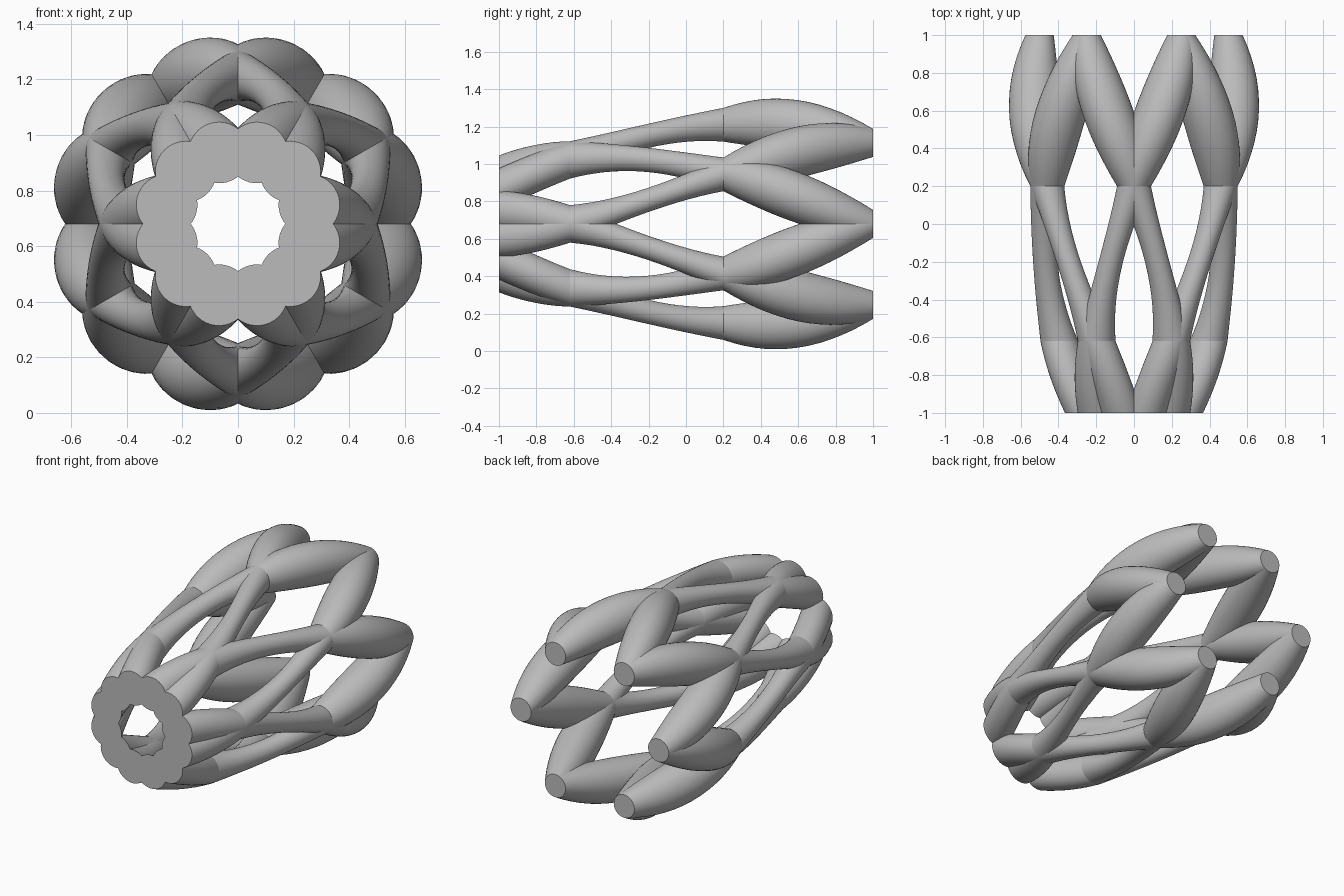
import bpy
import bmesh
from math import sin, cos, radians, pi

cube = bpy.data.objects.get("Cube")
if cube:
    bpy.data.objects.remove(cube, do_unlink=True)

grey = bpy.data.materials.new("satin_grey")
grey.use_nodes = True
COLOUR = (0.5, 0.5, 0.5, 1)
grey.diffuse_color = COLOUR
grey.node_tree.nodes["Principled BSDF"].inputs["Base Color"].default_value = COLOUR

AXIS_HEIGHT = 0.68
SIDES = 40
STEPS = 14

# Each span: (y, twist, orbit radius, tube radius) at its start, middle and end
SPANS = [
    [(1.0, 0, 0.50, 0.075), (0.6, 15, 0.542, 0.138), (0.2, 30, 0.53, 0.09)],
    [(0.2, 30, 0.53, 0.09), (-0.21, 45, 0.485, 0.065), (-0.62, 60, 0.395, 0.10)],
    [(-0.62, 60, 0.395, 0.10), (-0.81, 67.5, 0.34, 0.107), (-1.0, 75, 0.265, 0.11)],
]


def blend(a, b, c, t):
    """Quadratic curve through a, b, c at t = 0, 0.5, 1."""
    return a * (1 - t) * (1 - 2 * t) + b * 4 * t * (1 - t) + c * t * (2 * t - 1)


def add_ring(bm, station, start, hand):
    y, twist, orbit, tube = station
    angle = radians(start + hand * twist)
    ring = []
    for i in range(SIDES):
        a = angle + 2 * pi * i / SIDES
        ring.append(bm.verts.new((orbit * cos(angle) + tube * cos(a), y,
                                  AXIS_HEIGHT + orbit * sin(angle) + tube * sin(a))))
    return ring


def set_sharp(bm, ring):
    for i in range(SIDES):
        edge = bm.edges.get((ring[i - 1], ring[i]))
        if edge:
            edge.smooth = False


def add_strand(name, start, hand):
    bm = bmesh.new()
    rings, creases = [], []
    for n, span in enumerate(SPANS):
        for s in range(0 if n == 0 else 1, STEPS + 1):
            station = [blend(*values, s / STEPS) for values in zip(*span)]
            rings.append(add_ring(bm, station, start, hand))
        creases.append(rings[-1])
    # Tube wall
    for a, b in zip(rings, rings[1:]):
        for i in range(SIDES):
            bm.faces.new((a[i - 1], a[i], b[i], b[i - 1])).smooth = True
    # Flat end caps and creased joints between spans
    bm.faces.new(rings[0])
    bm.faces.new(rings[-1])
    for ring in [rings[0]] + creases:
        set_sharp(bm, ring)
    bmesh.ops.recalc_face_normals(bm, faces=bm.faces)
    mesh = bpy.data.meshes.new(name)
    bm.to_mesh(mesh)
    bm.free()
    mesh.materials.append(grey)
    bpy.context.collection.objects.link(bpy.data.objects.new(name, mesh))


# Six strands wind each way round the axis
for k in range(6):
    add_strand(f"right_hand_strand_{k + 1}", 60 * k, 1)
    add_strand(f"left_hand_strand_{k + 1}", 60 * k, -1)
